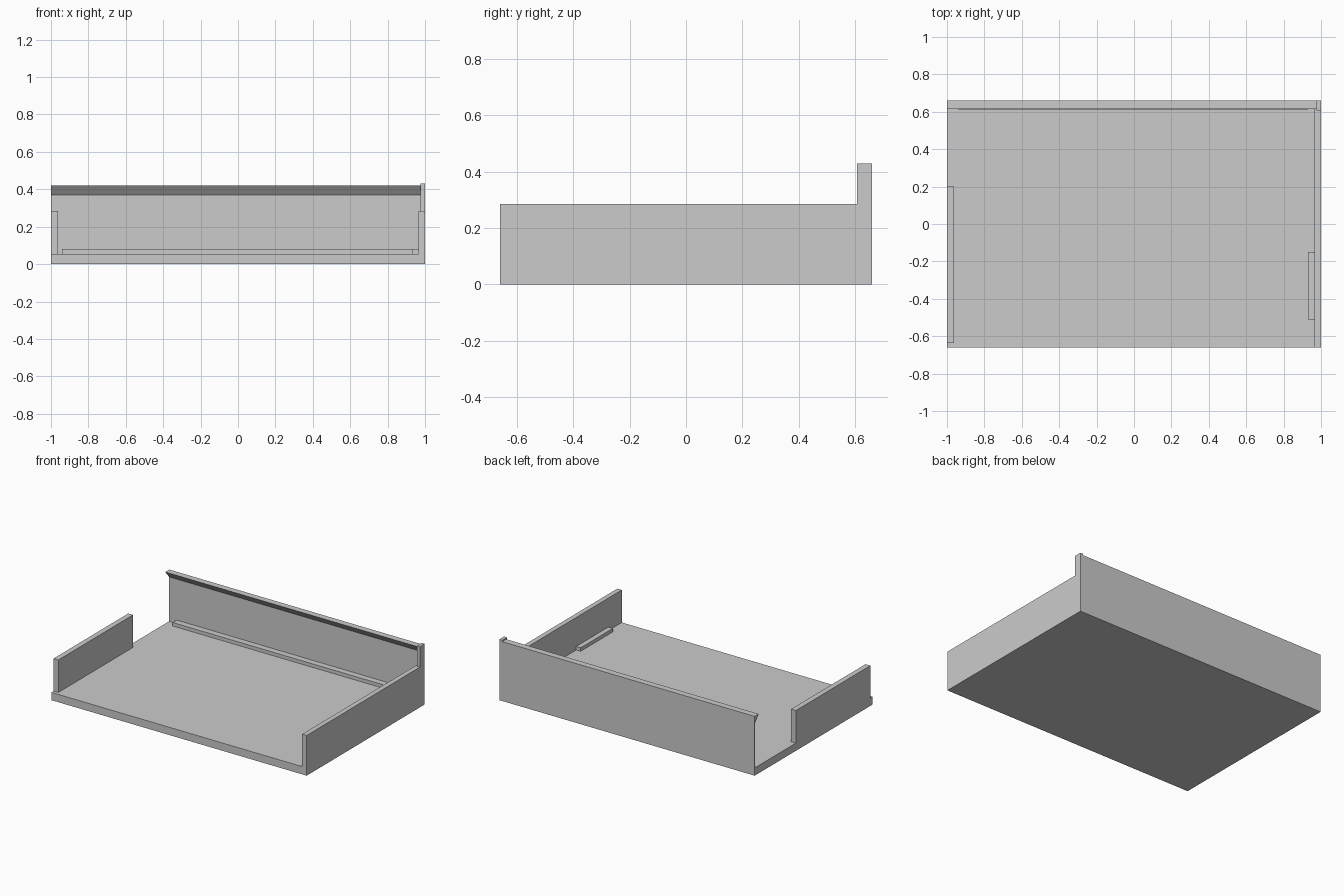
import bpy
import bmesh

cube = bpy.data.objects.get("Cube")
if cube:
    bpy.data.objects.remove(cube, do_unlink=True)

GREY = (0.6, 0.6, 0.6, 1.0)
mat = bpy.data.materials.new("plain grey")
mat.use_nodes = True
mat.diffuse_color = GREY
mat.node_tree.nodes["Principled BSDF"].inputs["Base Color"].default_value = GREY


def extrude_profile(name, profile, x0, x1):
    """Sweep a (y, z) outline along x and make it an object."""
    bm = bmesh.new()
    face = bm.faces.new([bm.verts.new((x0, y, z)) for y, z in profile])
    swept = bmesh.ops.extrude_face_region(bm, geom=[face])["geom"]
    verts = [v for v in swept if isinstance(v, bmesh.types.BMVert)]
    bmesh.ops.translate(bm, verts=verts, vec=(x1 - x0, 0, 0))
    bmesh.ops.recalc_face_normals(bm, faces=bm.faces)
    mesh = bpy.data.meshes.new(name)
    bm.to_mesh(mesh)
    bm.free()
    mesh.materials.append(mat)
    obj = bpy.data.objects.new(name, mesh)
    bpy.context.collection.objects.link(obj)
    return obj


def box(name, x, y, z):
    outline = [(y[0], z[0]), (y[1], z[0]), (y[1], z[1]), (y[0], z[1])]
    return extrude_profile(name, outline, *x)


BACK = 0.66        # half depth
FLOOR = 0.055      # top of the floor slab
WALL = 0.285       # top of the side walls
POST = 0.43        # top of the corner post
SIDE = 0.965       # inner face of the long side wall
RAIL = 0.08        # top of the low rails

# Floor and side walls
box("floor_slab", (-1, SIDE), (-BACK, BACK), (0, FLOOR))
extrude_profile("long_side_wall",
                [(-BACK, 0), (BACK, 0), (BACK, WALL), (-BACK, WALL)], SIDE, 1)
box("corner_post", (0.977, 1), (0.607, BACK), (WALL, POST))
box("short_side_wall", (-1, -0.962), (-0.635, 0.2), (FLOOR, WALL))

# Thin back wall with an overhanging wedge lip
inner = BACK - 0.004
extrude_profile("back_wall",
                [(BACK, FLOOR), (BACK, 0.42), (0.615, 0.42), (inner, 0.37),
                 (inner, FLOOR)], -1, 0.977)

# Low rails on the floor
box("back_rail", (-0.94, 0.93), (0.612, inner), (FLOOR, RAIL))
box("side_rail", (0.93, SIDE), (-0.51, -0.15), (FLOOR, RAIL))
